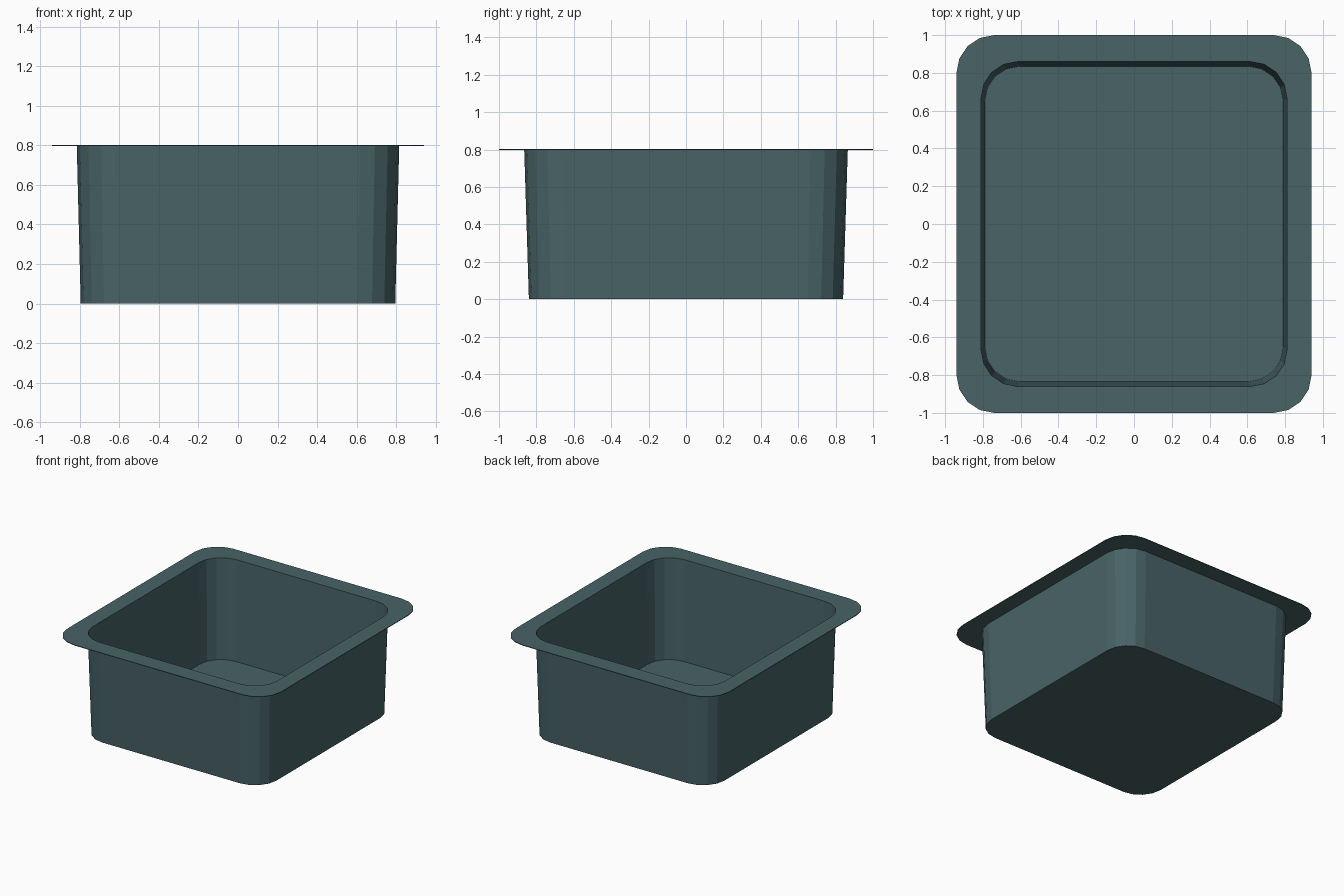
import bpy, bmesh, math

if "Cube" in bpy.data.objects:
    bpy.data.objects.remove(bpy.data.objects["Cube"], do_unlink=True)

# Dark teal metal
teal = bpy.data.materials.new("dark_teal")
teal.use_nodes = True
colour = (0.065, 0.125, 0.134, 1)
teal.diffuse_color = colour
teal.node_tree.nodes["Principled BSDF"].inputs["Base Color"].default_value = colour

SEGMENTS = 4


def rounded_ring(bm, hx, hy, radius, z):
    """Rounded rectangle of vertices, counter-clockwise from +x."""
    ring = []
    for quarter, (sx, sy) in enumerate([(1, 1), (-1, 1), (-1, -1), (1, -1)]):
        for i in range(SEGMENTS + 1):
            a = (quarter + i / SEGMENTS) * math.pi / 2
            ring.append(bm.verts.new((sx * (hx - radius) + radius * math.cos(a),
                                      sy * (hy - radius) + radius * math.sin(a), z)))
    return ring


def bridge(bm, a, b):
    for i in range(len(a)):
        j = (i + 1) % len(a)
        bm.faces.new((a[i], a[j], b[j], b[i]))


# Closed thin shell: floor, walls, rim, and back down the inside
T = 0.005
TOP = 0.802
profile = [
    (0.795, 0.84, 0.19, 0),
    (0.815, 0.865, 0.2, TOP - T),
    (0.94, 1.0, 0.2, TOP - T),
    (0.94, 1.0, 0.2, TOP),
    (0.815 - T, 0.865 - T, 0.195, TOP),
    (0.795 - T, 0.84 - T, 0.185, T),
]
bm = bmesh.new()
rings = [rounded_ring(bm, *p) for p in profile]
for lower, upper in zip(rings, rings[1:]):
    bridge(bm, lower, upper)
bm.faces.new(rings[0][::-1])
bm.faces.new(rings[-1])
bmesh.ops.recalc_face_normals(bm, faces=bm.faces)

mesh = bpy.data.meshes.new("basin")
bm.to_mesh(mesh)
bm.free()
mesh.materials.append(teal)
basin = bpy.data.objects.new("basin", mesh)
bpy.context.collection.objects.link(basin)
